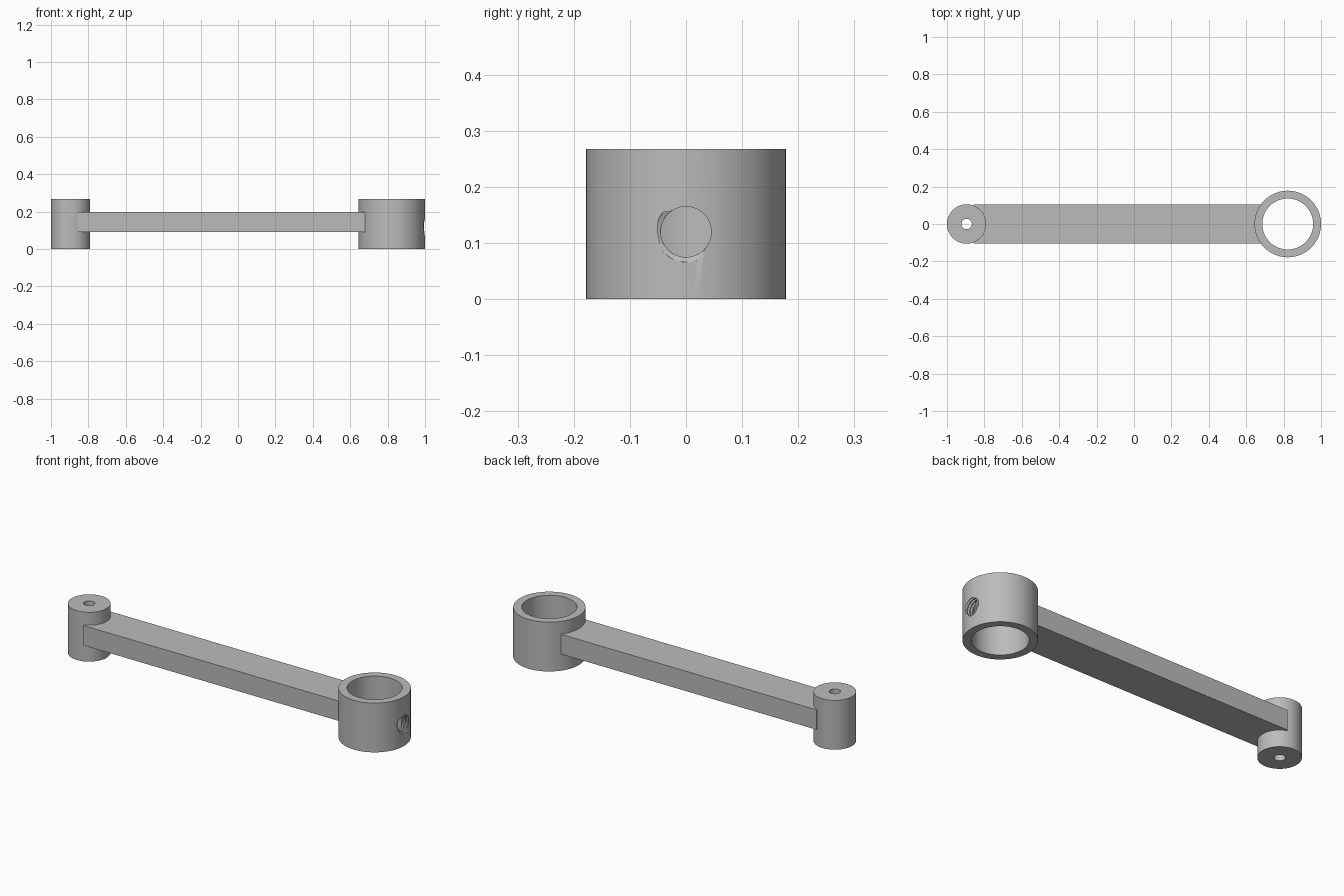
import bpy, bmesh, math

cube = bpy.data.objects.get("Cube")
if cube:
    bpy.data.objects.remove(cube, do_unlink=True)

HEIGHT = 0.268
GREY = (0.5, 0.5, 0.5, 1)

steel = bpy.data.materials.new("plain grey")
steel.use_nodes = True
steel.diffuse_color = GREY
steel.node_tree.nodes["Principled BSDF"].inputs["Base Color"].default_value = GREY


def add_object(name, bm):
    bmesh.ops.recalc_face_normals(bm, faces=bm.faces)
    mesh = bpy.data.meshes.new(name)
    bm.to_mesh(mesh)
    bm.free()
    mesh.materials.append(steel)
    obj = bpy.data.objects.new(name, mesh)
    bpy.context.collection.objects.link(obj)
    return obj


def activate(obj):
    bpy.ops.object.select_all(action='DESELECT')
    obj.select_set(True)
    bpy.context.view_layer.objects.active = obj


def smooth(obj):
    activate(obj)
    bpy.ops.object.shade_smooth_by_angle(angle=math.radians(30))


def tube(name, x, outer, inner, sides=96):
    """Upright tube made by turning a rectangular section."""
    bm = bmesh.new()
    section = [(inner, 0), (outer, 0), (outer, HEIGHT), (inner, HEIGHT)]
    turns = [2 * math.pi * i / sides for i in range(sides)]
    rings = [[bm.verts.new((x + r * math.cos(a), r * math.sin(a), z)) for a in turns]
             for r, z in section]
    for k in range(4):
        low, high = rings[k], rings[(k + 1) % 4]
        for i in range(sides):
            j = (i + 1) % sides
            bm.faces.new((low[i], low[j], high[j], high[i]))
    return add_object(name, bm)


def thread_cutter(start, end, z, radius, depth, pitch, sides=64, steps=12):
    """Solid along x whose radius follows a helical groove."""
    bm = bmesh.new()
    rows = round((end - start) / pitch * steps)
    rings = []
    for k in range(rows + 1):
        x = start + (end - start) * k / rows
        ring = []
        for i in range(sides):
            a = 2 * math.pi * i / sides
            phase = (x - 0.997) / pitch - a / (2 * math.pi) + 0.6
            offset = abs((phase + 0.5) % 1 - 0.5)
            r = radius + depth * max(0, min(1, 1.5 - 5 * offset))
            ring.append(bm.verts.new((x, r * math.cos(a), z + r * math.sin(a))))
        rings.append(ring)
    for low, high in zip(rings, rings[1:]):
        for i in range(sides):
            j = (i + 1) % sides
            bm.faces.new((low[i], low[j], high[j], high[i]))
    bm.faces.new(rings[0])
    bm.faces.new(rings[-1])
    return add_object("thread_cutter", bm)


# Pivot boss with a narrow through hole
smooth(tube("pivot_boss", -0.895, 0.105, 0.028))

# Clamp ring with a threaded set screw hole through its outer wall
ring = tube("clamp_ring", 0.822, 0.178, 0.136)
cutter = thread_cutter(0.92, 1.02, 0.12, 0.045, 0.009, 0.016)
cut = ring.modifiers.new("screw_hole", 'BOOLEAN')
cut.operation = 'DIFFERENCE'
cut.solver = 'EXACT'
cut.object = cutter
activate(ring)
bpy.ops.object.modifier_apply(modifier=cut.name)
bpy.data.objects.remove(cutter, do_unlink=True)
smooth(ring)

# Flat arm joining the boss to the ring
x0, x1, z0, z1 = -0.857, 0.682, 0.09, 0.198
bm = bmesh.new()
bmesh.ops.create_cube(bm, size=1)
bmesh.ops.scale(bm, vec=(x1 - x0, 0.21, z1 - z0), verts=bm.verts)
bmesh.ops.translate(bm, vec=((x0 + x1) / 2, 0, (z0 + z1) / 2), verts=bm.verts)
add_object("arm", bm)
